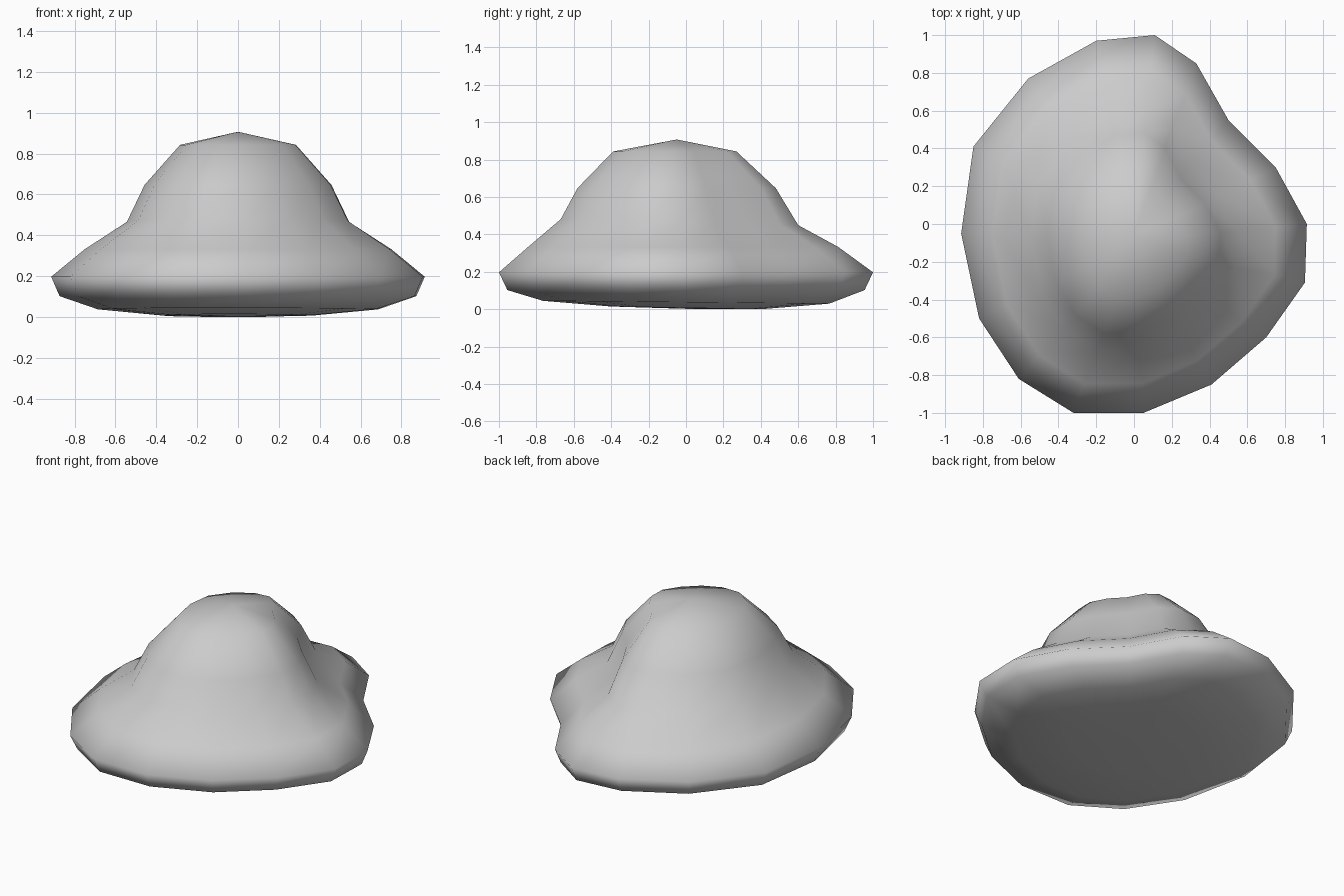
import bpy, bmesh

if "Cube" in bpy.data.objects:
    bpy.data.objects.remove(bpy.data.objects["Cube"])

# Irregular plan outline of the rim, counter-clockwise
OUTLINE = [(.915, 0), (.75, .3), (.5, .55), (.33, .85), (.11, 1), (-.2, .97),
           (-.56, .77), (-.85, .41), (-.915, -.05), (-.82, -.5), (-.61, -.82),
           (-.32, -1), (.05, -1), (.41, -.85), (.7, -.6), (.905, -.31)]

# Stacked sections: x scale, y scale, y centre, height, tilt along y
SECTIONS = [(.40, .40, 0, .010, -.018),
            (.75, .765, 0, .040, -.010),
            (.955, .955, 0, .105, 0),
            (1, 1, 0, .20, 0),
            (.82, .83, -.015, .335, 0),
            (.595, .635, -.035, .468, -.025),
            (.50, .53, -.05, .65, 0),
            (.31, .33, -.06, .846, 0)]

bm = bmesh.new()
rings = [[bm.verts.new((x * sx, y * sy + cy, z + y * sy * tilt)) for x, y in OUTLINE]
         for sx, sy, cy, z, tilt in SECTIONS]
n = len(OUTLINE)

# Wall between neighbouring sections
for low, high in zip(rings, rings[1:]):
    for i in range(n):
        j = (i + 1) % n
        bm.faces.new((low[i], low[j], high[j], high[i]))

# Shallow caps at the crown and underside
for ring, centre in ((rings[0], (0, 0, .005)), (rings[-1], (0, -.05, .91))):
    c = bm.verts.new(centre)
    for i in range(n):
        bm.faces.new((ring[i], ring[(i + 1) % n], c))

lowest = min(v.co.z for v in bm.verts)
for v in bm.verts:
    v.co.z -= lowest
bmesh.ops.recalc_face_normals(bm, faces=bm.faces[:])
for f in bm.faces:
    f.smooth = True

mesh = bpy.data.meshes.new("rock_mound")
bm.to_mesh(mesh)
bm.free()
mound = bpy.data.objects.new("rock_mound", mesh)
bpy.context.collection.objects.link(mound)
